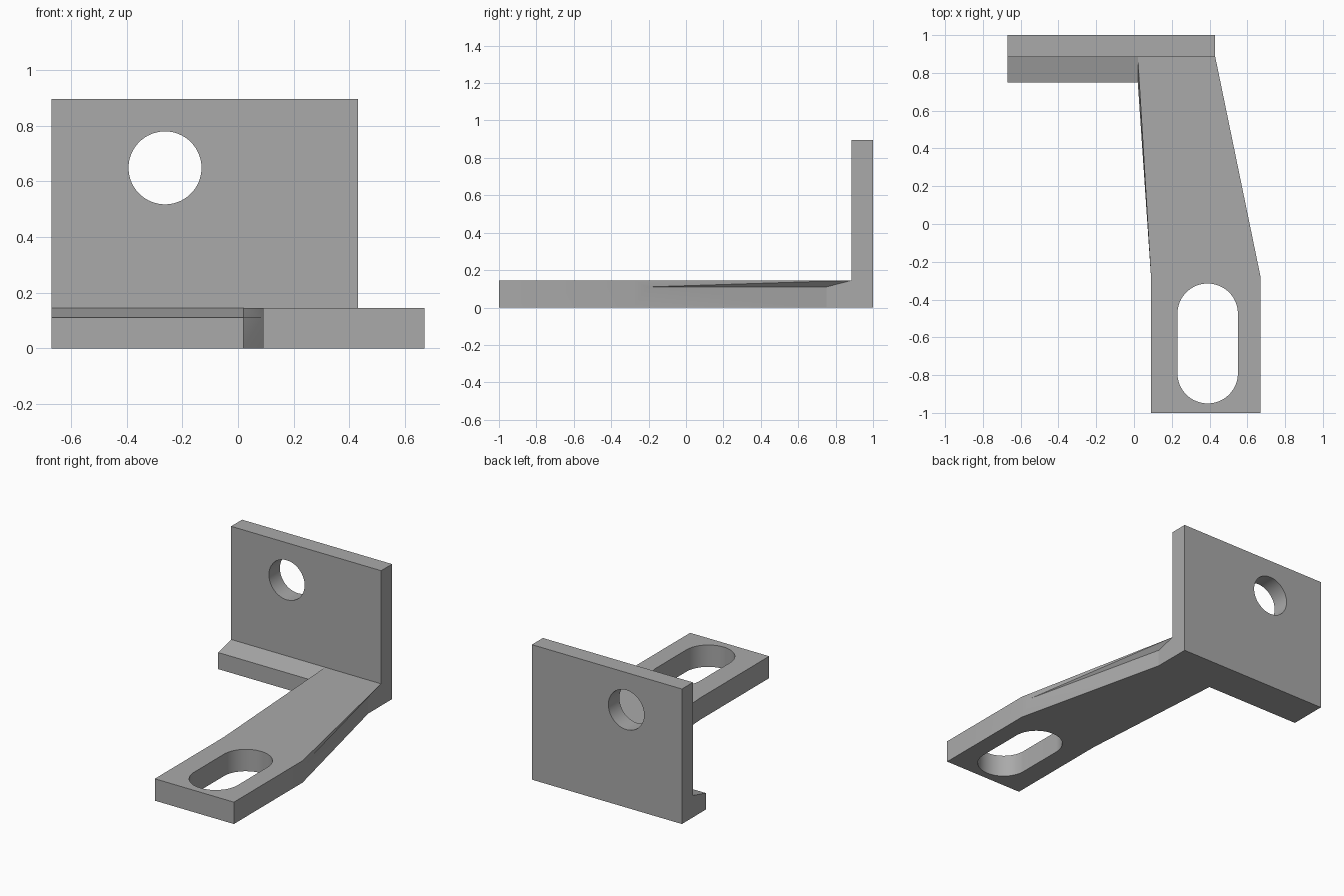
import bpy, bmesh, math

cube = bpy.data.objects.get("Cube")
if cube:
    bpy.data.objects.remove(cube)

grey = bpy.data.materials.new("plain_grey")
grey.use_nodes = True
grey.diffuse_color = (0.4, 0.4, 0.4, 1)
grey.node_tree.nodes["Principled BSDF"].inputs["Base Color"].default_value = (0.4, 0.4, 0.4, 1)

FLANGE_Y, LEDGE_Y, BEND_Y = 0.885, 0.75, -0.28
TOP, LIP = 0.145, 0.11


def finish(name, bm):
    bmesh.ops.recalc_face_normals(bm, faces=bm.faces[:])
    mesh = bpy.data.meshes.new(name)
    bm.to_mesh(mesh)
    bm.free()
    obj = bpy.data.objects.new(name, mesh)
    obj.data.materials.append(grey)
    bpy.context.collection.objects.link(obj)
    return obj


def prism(name, outline, offset):
    """Extrude a closed 3D outline along an offset vector."""
    bm = bmesh.new()
    face = bm.faces.new([bm.verts.new(p) for p in outline])
    out = bmesh.ops.extrude_face_region(bm, geom=[face])
    moved = [v for v in out["geom"] if isinstance(v, bmesh.types.BMVert)]
    bmesh.ops.translate(bm, verts=moved, vec=offset)
    return finish(name, bm)


def cut(obj, cutter):
    """Subtract the cutter, then discard it."""
    cutter.hide_render = True
    mod = obj.modifiers.new("cut", 'BOOLEAN')
    mod.operation, mod.solver, mod.object = 'DIFFERENCE', 'EXACT', cutter
    bpy.ops.object.select_all(action='DESELECT')
    bpy.context.view_layer.objects.active = obj
    obj.select_set(True)
    bpy.ops.object.modifier_apply(modifier=mod.name)
    bpy.data.objects.remove(cutter)
    bpy.ops.object.shade_smooth_by_angle(angle=math.radians(20))


def arc(cx, cy, r, start, sweep, n):
    return [(cx + r * math.cos(start + sweep * i / n),
             cy + r * math.sin(start + sweep * i / n)) for i in range(n + 1)]


# Upright plate with the sloped ledge along its foot
profile = [(1, 0), (1, 0.895), (FLANGE_Y, 0.895), (FLANGE_Y, TOP), (LEDGE_Y, LIP), (LEDGE_Y, 0)]
plate = prism("upright_plate", [(-0.67, y, z) for y, z in profile], (1.1, 0, 0))
circle = arc(-0.262, 0.648, 0.131, 0, math.tau, 64)[:-1]
cut(plate, prism("round_hole_cutter", [(x, 0.8, z) for x, z in circle], (0, 0.3, 0)))

# Tapered arm, each side wall split by a sliver facet running into the ledge
bm = bmesh.new()


def arm_side(root_x, end_x, t):
    wedge_x, wedge_y = root_x + (end_x - root_x) * t, LEDGE_Y + (BEND_Y - LEDGE_Y) * t
    points = {
        "root_top": (root_x, FLANGE_Y, TOP), "root_lip": (root_x, LEDGE_Y, LIP),
        "root_low": (root_x, LEDGE_Y, 0), "wedge": (wedge_x, wedge_y, LIP),
        "bend_top": (end_x, BEND_Y, TOP), "bend_low": (end_x, BEND_Y, 0),
        "end_top": (end_x, -1, TOP), "end_low": (end_x, -1, 0)}
    v = {k: bm.verts.new(p) for k, p in points.items()}
    for names in ("root_top root_lip wedge", "root_top wedge bend_top",
                  "root_lip root_low wedge", "wedge root_low bend_low",
                  "wedge bend_low bend_top", "bend_top bend_low end_low end_top"):
        bm.faces.new([v[n] for n in names.split()])
    return v


left = arm_side(0.43, 0.67, 0.93)
right = arm_side(0.02, 0.09, 0.93)
loop = ["root_top", "bend_top", "end_top", "end_low", "bend_low", "root_low", "root_lip"]
for a, b in zip(loop, loop[1:] + loop[:1]):
    bm.faces.new([left[a], left[b], right[b], right[a]])
arm = finish("slotted_arm", bm)

# Long rounded slot through the arm
slot = arc(0.39, -0.475, 0.16, 0, math.pi, 32) + arc(0.39, -0.79, 0.16, math.pi, math.pi, 32)
cut(arm, prism("slot_cutter", [(x, y, -0.1) for x, y in slot], (0, 0, 0.4)))
